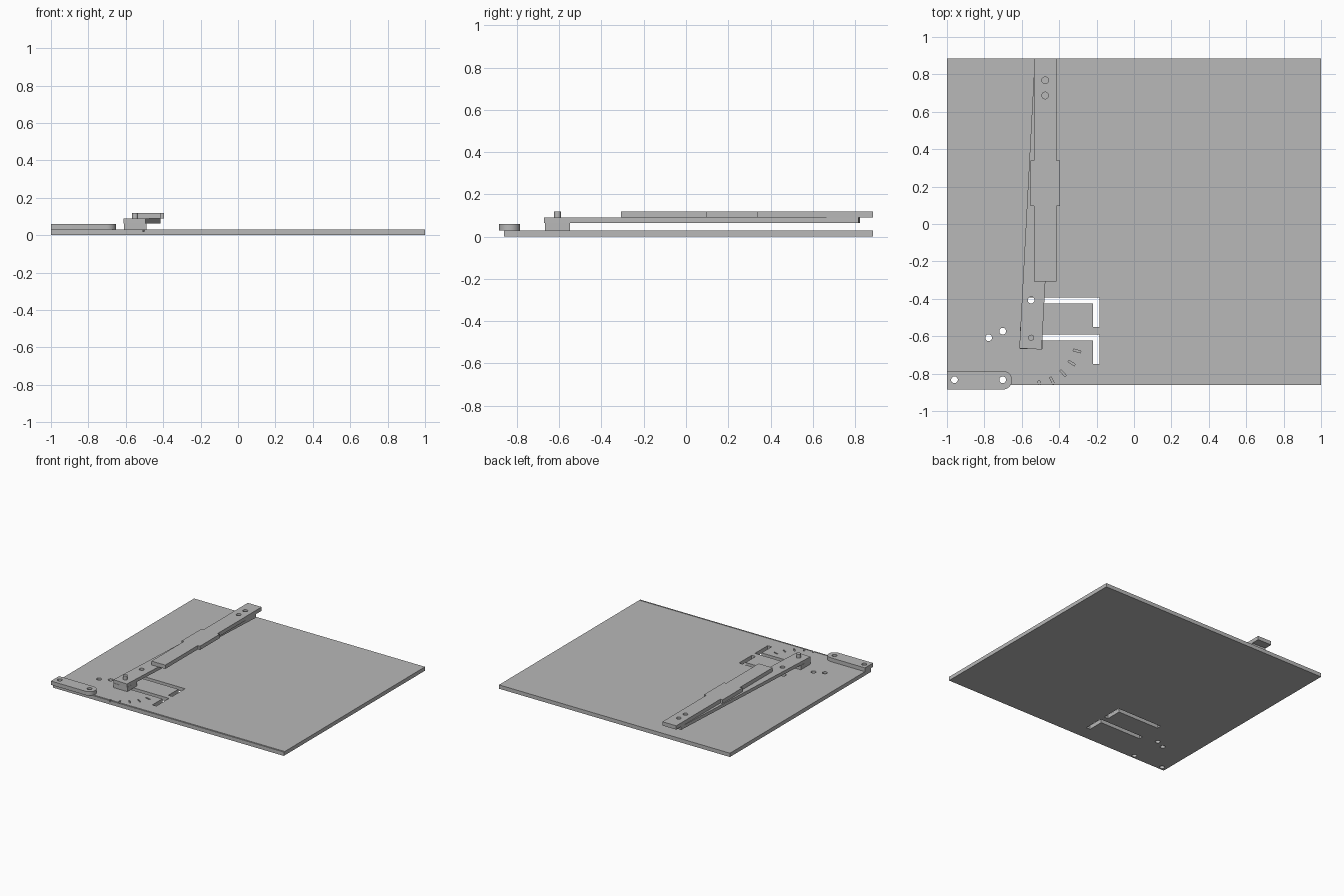
import bpy, bmesh, math
from mathutils import Matrix, Vector

if "Cube" in bpy.data.objects:
    bpy.data.objects.remove(bpy.data.objects["Cube"], do_unlink=True)

grey = bpy.data.materials.new("plain grey")
grey.use_nodes = True
grey.diffuse_color = (0.48, 0.48, 0.48, 1)
grey.node_tree.nodes["Principled BSDF"].inputs["Base Color"].default_value = grey.diffuse_color


def prism(name, outline, low, high):
    """Extrude a counter-clockwise outline from low to high."""
    bm = bmesh.new()
    face = bm.faces.new([bm.verts.new((x, y, low)) for x, y in outline])
    out = bmesh.ops.extrude_face_region(bm, geom=[face])
    top = [v for v in out["geom"] if isinstance(v, bmesh.types.BMVert)]
    bmesh.ops.translate(bm, verts=top, vec=(0, 0, high - low))
    bmesh.ops.recalc_face_normals(bm, faces=bm.faces)
    mesh = bpy.data.meshes.new(name)
    bm.to_mesh(mesh)
    bm.free()
    mesh.materials.append(grey)
    obj = bpy.data.objects.new(name, mesh)
    bpy.context.collection.objects.link(obj)
    return obj


def rect(x0, y0, x1, y1):
    return [(x0, y0), (x1, y0), (x1, y1), (x0, y1)]


def arc(x, y, r, start=0, sweep=360, n=32):
    count = n if sweep == 360 else n + 1
    return [(x + r * math.cos(math.radians(start + sweep * i / n)),
             y + r * math.sin(math.radians(start + sweep * i / n))) for i in range(count)]


def turned(outline, centre, degrees):
    rot = Matrix.Rotation(math.radians(degrees), 2)
    return [tuple(rot @ Vector(p) + Vector(centre)) for p in outline]


def cut(obj, outline, low=-0.1, high=0.3):
    cutter = prism("cutter", outline, low, high)
    cutter.hide_render = True
    mod = obj.modifiers.new("cut", "BOOLEAN")
    mod.operation, mod.solver, mod.object = "DIFFERENCE", "EXACT", cutter
    bpy.context.view_layer.update()
    result = obj.evaluated_get(bpy.context.evaluated_depsgraph_get())
    mesh = bpy.data.meshes.new_from_object(result)
    obj.modifiers.clear()
    obj.data = mesh
    bpy.data.objects.remove(cutter, do_unlink=True)


T = 0.03                 # sheet thickness
R = 0.018                # hole radius
PIVOT = (-0.55, -0.608)
TILT = -3.05

# Base plate with drilled holes
plate = prism("base_plate", rect(-1, -0.862, 1, 0.885), 0, T)
tab_holes = [(-0.96, -0.833), (-0.702, -0.833)]
for x, y in tab_holes + [(-0.777, -0.608), (-0.702, -0.573)]:
    cut(plate, arc(x, y, R))

# Two L-shaped slots
for y in (-0.392, -0.59):
    cut(plate, [(-0.575, y - 0.034), (-0.218, y - 0.034), (-0.218, y - 0.158),
                (-0.184, y - 0.158), (-0.184, y), (-0.575, y)])

# Radial scale marks and the groove along the front edge
for angle in (-16, -32, -48, -64, -80):
    cut(plate, turned(rect(0.235, -0.005, 0.275, 0.005), PIVOT, angle), T - 0.01, 0.1)
cut(plate, rect(-0.99, -0.855, 0.995, -0.85), T - 0.006, 0.1)

# Corner tab with one rounded end
tab = prism("corner_tab", [(-1, -0.885), *arc(-0.702, -0.835, 0.05, -90, 180), (-1, -0.785)], T, 2 * T)
for x, y in tab_holes:
    cut(tab, arc(x, y, R))

# Pivot block, tilted arm and pivot pin
block = prism("pivot_block", rect(-0.61, -0.668, -0.49, -0.55), T, 0.064)
arm = prism("swing_arm", turned(rect(-0.06, -0.06, 0.06, 1.43), PIVOT, TILT), 0.064, 0.09)
cut(arm, arc(-0.55, -0.407, R))
pin = prism("pivot_pin", arc(*PIVOT, 0.016), T, 0.12)

# Top bar with a wider middle section
bar = prism("top_bar", [
    (-0.535, -0.307), (-0.415, -0.307), (-0.415, 0.095), (-0.396, 0.095),
    (-0.396, 0.34), (-0.415, 0.34), (-0.415, 0.885), (-0.535, 0.885),
    (-0.535, 0.34), (-0.554, 0.34), (-0.554, 0.095), (-0.535, 0.095)], 0.09, 0.12)
for y in (0.687, 0.768):
    cut(bar, arc(-0.475, y, R))

# Smooth the round walls, keep edges sharp
bpy.ops.object.select_all(action="DESELECT")
for obj in (plate, tab, block, arm, pin, bar):
    obj.select_set(True)
bpy.context.view_layer.objects.active = plate
bpy.ops.object.shade_smooth_by_angle(angle=math.radians(30))
